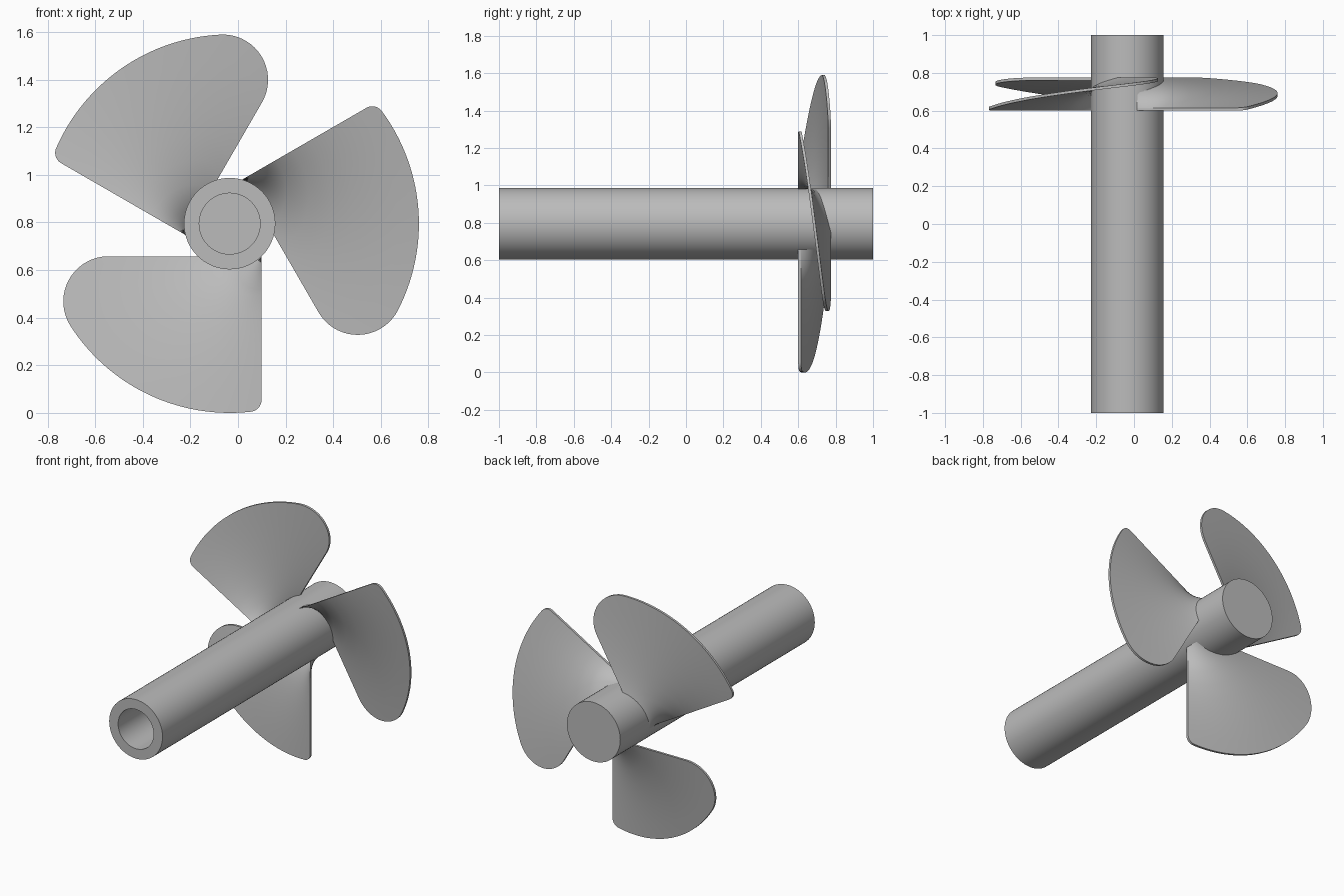
import bpy, bmesh, math
from mathutils import Matrix, Vector

cube = bpy.data.objects.get("Cube")
if cube:
    bpy.data.objects.remove(cube, do_unlink=True)

AXIS = Vector((-0.035, 0, 0.795))
HUB_R, BORE_R, TIP_R = 0.192, 0.128, 0.795
PITCH, THICK = 0.16, 0.015

metal = bpy.data.materials.new("grey_metal")
metal.use_nodes = True
metal.diffuse_color = (0.5, 0.5, 0.5, 1)
metal.node_tree.nodes["Principled BSDF"].inputs["Base Color"].default_value = (0.5, 0.5, 0.5, 1)


def finish(bm, name):
    bmesh.ops.remove_doubles(bm, verts=bm.verts, dist=1e-5)
    bmesh.ops.recalc_face_normals(bm, faces=bm.faces)
    mesh = bpy.data.meshes.new(name)
    bm.to_mesh(mesh)
    bm.free()
    mesh.materials.append(metal)
    obj = bpy.data.objects.new(name, mesh)
    bpy.context.collection.objects.link(obj)
    obj.location = AXIS
    bpy.ops.object.select_all(action='DESELECT')
    obj.select_set(True)
    bpy.context.view_layer.objects.active = obj
    bpy.ops.object.shade_smooth_by_angle(angle=math.radians(30))
    return obj


def arc(cx, cz, r, start, end, steps):
    angles = [start + (end - start) * i / steps for i in range(steps + 1)]
    return [(cx + r * math.cos(a), cz + r * math.sin(a)) for a in angles]


# Hollow shaft, open at the front and closed at the back
bm = bmesh.new()
profile = [(0, 1), (HUB_R, 1), (HUB_R, -1), (BORE_R, -1), (BORE_R, 0.8), (0, 0.8)]
verts = [bm.verts.new((r, y, 0)) for r, y in profile]
edges = [bm.edges.new(pair) for pair in zip(verts, verts[1:])]
bmesh.ops.spin(bm, geom=verts + edges, cent=(0, 0, 0), axis=(0, 1, 0),
               angle=math.tau, steps=64)
finish(bm, "shaft")

# Blade outline: small leading corner, round tip, large trailing corner
apex_x, apex_z = 0.134, -0.137
small, large = 0.05, 0.19
c1x = apex_x - small
c1z = -math.sqrt((TIP_R - small) ** 2 - c1x ** 2)
c2z = apex_z - large
c2x = -math.sqrt((TIP_R - large) ** 2 - c2z ** 2)
a1 = math.atan2(c1z, c1x)
a2 = math.atan2(c2z, c2x)
outline = (arc(c1x, c1z, small, 0, a1, 10)
           + arc(0, 0, TIP_R, a1, a2, 28)[1:]
           + arc(c2x, c2z, large, a2, -1.5 * math.pi, 18)[1:])


def blade(name, turn):
    """Twisted fan: depth grows with the angle swept around the apex."""
    bm = bmesh.new()
    rows = 8
    sheets = []
    for offset in (0, THICK):
        grid = []
        for px, pz in outline:
            sweep = math.atan2(apex_x - px, apex_z - pz) / (math.pi / 2)
            y = 0.6 + PITCH * sweep + offset
            grid.append([bm.verts.new((apex_x + (px - apex_x) * k / rows, y,
                                       apex_z + (pz - apex_z) * k / rows))
                         for k in range(rows + 1)])
        for a, b in zip(grid, grid[1:]):
            for k in range(rows):
                bm.faces.new((a[k], a[k + 1], b[k + 1], b[k]))
        sheets.append(grid)
    front, back = sheets
    # Close the rim and both straight edges
    rims = [([g[-1] for g in front], [g[-1] for g in back]),
            (front[0], back[0]), (front[-1], back[-1])]
    for f, b in rims:
        for i in range(len(f) - 1):
            bm.faces.new((f[i], f[i + 1], b[i + 1], b[i]))
    bm.transform(Matrix.Rotation(-turn, 4, 'Y'))
    finish(bm, name)


for label, degrees in (("lower", 0), ("left", 120), ("upper", 240)):
    blade(label + "_blade", math.radians(degrees))
